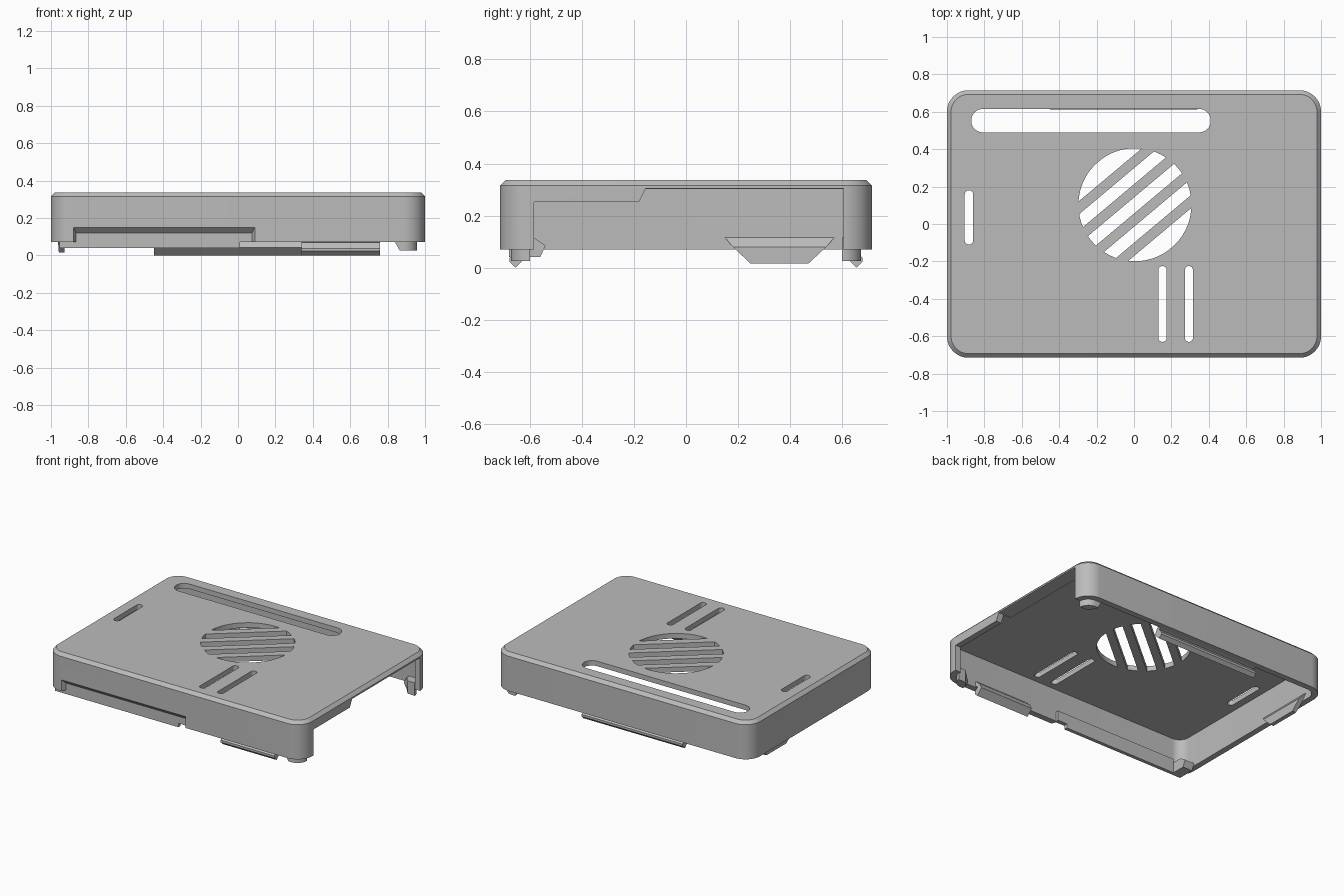
import bpy, bmesh, math

cube = bpy.data.objects.get("Cube")
if cube:
    bpy.data.objects.remove(cube, do_unlink=True)

grey = bpy.data.materials.new("plain grey")
grey.use_nodes = True
COLOUR = (0.5, 0.5, 0.5, 1)
grey.diffuse_color = COLOUR
grey.node_tree.nodes["Principled BSDF"].inputs["Base Color"].default_value = COLOUR

HX, HY, WALL, RADIUS = 1.0, 0.715, 0.042, 0.115   # half sizes of the lid
IX, IY = HX - WALL, HY - WALL                     # inner wall faces
BOTTOM, CEILING, TOP = 0.07, 0.302, 0.337


def loft(bm, rings):
    """Skin a closed solid through rings with equal point counts."""
    loops = [[bm.verts.new(p) for p in ring] for ring in rings]
    n = len(loops[0])
    for a, b in zip(loops, loops[1:]):
        for i in range(n):
            j = (i + 1) % n
            bm.faces.new((a[i], a[j], b[j], b[i]))
    bm.faces.new(loops[0][::-1])
    bm.faces.new(loops[-1])


def finish(bm, name):
    bmesh.ops.recalc_face_normals(bm, faces=bm.faces)
    mesh = bpy.data.meshes.new(name)
    bm.to_mesh(mesh)
    bm.free()
    mesh.materials.append(grey)
    obj = bpy.data.objects.new(name, mesh)
    bpy.context.collection.objects.link(obj)
    return obj


def solid(name, rings):
    bm = bmesh.new()
    loft(bm, rings)
    return finish(bm, name)


def rounded(x0, x1, y0, y1, r, steps=12):
    """Outline of a rounded rectangle."""
    pts = []
    corners = ((x1 - r, y1 - r), (x0 + r, y1 - r), (x0 + r, y0 + r), (x1 - r, y0 + r))
    for k, (cx, cy) in enumerate(corners):
        for s in range(steps + 1):
            a = math.pi / 2 * (k + s / steps)
            pts.append((cx + r * math.cos(a), cy + r * math.sin(a)))
    return pts


def at_z(pts, z):
    return [(x, y, z) for x, y in pts]


def along_x(profile, x0, x1):
    """Extrude a (y, z) profile between two x positions."""
    return [[(x, y, z) for y, z in profile] for x in (x0, x1)]


def box_ring(x0, x1, y0, y1, z):
    return [(x0, y0, z), (x1, y0, z), (x1, y1, z), (x0, y1, z)]


def lid_ring(inset, z):
    return at_z(rounded(inset - HX, HX - inset, inset - HY, HY - inset, RADIUS - inset), z)


# Hollow lid with a chamfered top edge
lid = solid("lid_shell", [lid_ring(WALL, CEILING), lid_ring(WALL, BOTTOM), lid_ring(0, BOTTOM),
                          lid_ring(0, 0.315), lid_ring(0.022, TOP)])

cut = bmesh.new()


def cut_through(pts):
    loft(cut, [at_z(pts, 0.25), at_z(pts, 0.4)])


# Straight slots in the top
for x0, x1, y0, y1 in ((-0.87, 0.41, 0.49, 0.615), (-0.905, -0.86, -0.11, 0.18),
                       (0.13, 0.175, -0.63, -0.225), (0.272, 0.315, -0.63, -0.225)):
    cut_through(rounded(x0, x1, y0, y1, (x1 - x0 if x1 - x0 < y1 - y0 else y1 - y0) * 0.49, 8))

# Round fan vent: diagonal bands clipped by a circle
VENT_R, PITCH, HALF = 0.302, 0.12, 0.033
ca, sa = math.cos(math.radians(40)), math.sin(math.radians(40))
for k in range(-2, 3):
    low, high = k * PITCH - HALF, k * PITCH + HALF
    if k == 2:
        high = VENT_R - 0.001
    if k == -2:
        low = 0.001 - VENT_R
    a0, a1 = math.asin(low / VENT_R), math.asin(high / VENT_R)
    side = [(VENT_R * math.cos(a), VENT_R * math.sin(a))
            for a in (a0 + (a1 - a0) * s / 12 for s in range(13))]
    band = side + [(-u, v) for u, v in reversed(side)]
    cut_through([(0.005 + u * ca - v * sa, 0.103 + u * sa + v * ca) for u, v in band])

# Stepped opening in the +x wall
opening = [(-0.585, 0), (0.605, 0), (0.605, 0.304), (-0.155, 0.304), (-0.18, 0.253), (-0.585, 0.253)]
loft(cut, along_x(opening, 0.9, 1.1))

# Bevelled recess in the front wall
loft(cut, [[(x0, y, 0), (x1, y, 0), (x1, y, z), (x0, y, z)] for x0, x1, y, z in (
    (-0.88, 0.09, -0.8, 0.15), (-0.88, 0.09, -HY, 0.15), (-0.865, 0.075, -0.685, 0.12))])

cutter = finish(cut, "lid_cutter")
cutter.hide_render = True
mod = lid.modifiers.new("openings", "BOOLEAN")
mod.operation, mod.solver, mod.object = "DIFFERENCE", "EXACT", cutter
bpy.context.view_layer.objects.active = lid
bpy.ops.object.modifier_apply(modifier=mod.name)
bpy.data.objects.remove(cutter, do_unlink=True)

# Panel and tongue behind the front recess
solid("recess_panel", [box_ring(-0.88, 0.085, -0.68, -0.655, z) for z in (BOTTOM, 0.14)])
solid("recess_tongue", [box_ring(-0.88, 0.01, -0.68, -0.655, z) for z in (0.04, 0.1)])

# Hooked clips on the front and back walls (distance in from the wall, height)
hook = [(-0.01, 0.115), (0.0, 0.115), (0.04, 0.08), (0.06, 0.042), (0.018, 0.0),
        (-0.006, 0.022), (-0.006, 0.037), (0.02, 0.068), (-0.01, 0.075)]
for name, side, x0, x1 in (("front_clip", -1, 0.34, 0.76), ("back_clip", 1, -0.45, 0.34)):
    solid(name, along_x([(side * (IY - d), z) for d, z in hook], x0, x1))

# Tapered clip on the -x wall
solid("side_clip", [box_ring(-IX - 0.005, -IX + d, 0.36 - h, 0.36 + h, z)
                    for d, h, z in ((0.002, 0.21, 0.115), (0.03, 0.18, 0.08))]
      + [box_ring(-IX, -IX + 0.03, 0.248, 0.47, 0.015)])

# Locating block in the front -x corner
solid("corner_block", along_x([(-0.68, 0.115), (-0.585, 0.115), (-0.54, 0.085),
                               (-0.56, 0.04), (-0.68, 0.04)], -0.955, -0.88))

# Rounded feet in the +x corners
R_IN = RADIUS - WALL
for name, side in (("front_foot", -1), ("back_foot", 1)):
    rings = []
    for z, x_in in ((0.025, 0.865), (BOTTOM, 0.84), (0.115, 0.865)):
        arc = [(IX - R_IN + R_IN * math.cos(a), IY - R_IN + R_IN * math.sin(a))
               for a in (math.pi / 2 * s / 10 for s in range(11))]
        outline = arc + [(x_in, IY), (x_in, 0.65), (0.9, 0.605), (IX, 0.605)]
        rings.append(at_z([(x, side * y) for x, y in outline], z))
    solid(name, rings)

# Smooth rounded corners, keep hard edges
bpy.ops.object.select_all(action="DESELECT")
for obj in bpy.context.collection.objects:
    if obj.type == "MESH" and grey.name in obj.data.materials:
        obj.select_set(True)
bpy.context.view_layer.objects.active = lid
bpy.ops.object.shade_smooth_by_angle(angle=math.radians(30))
